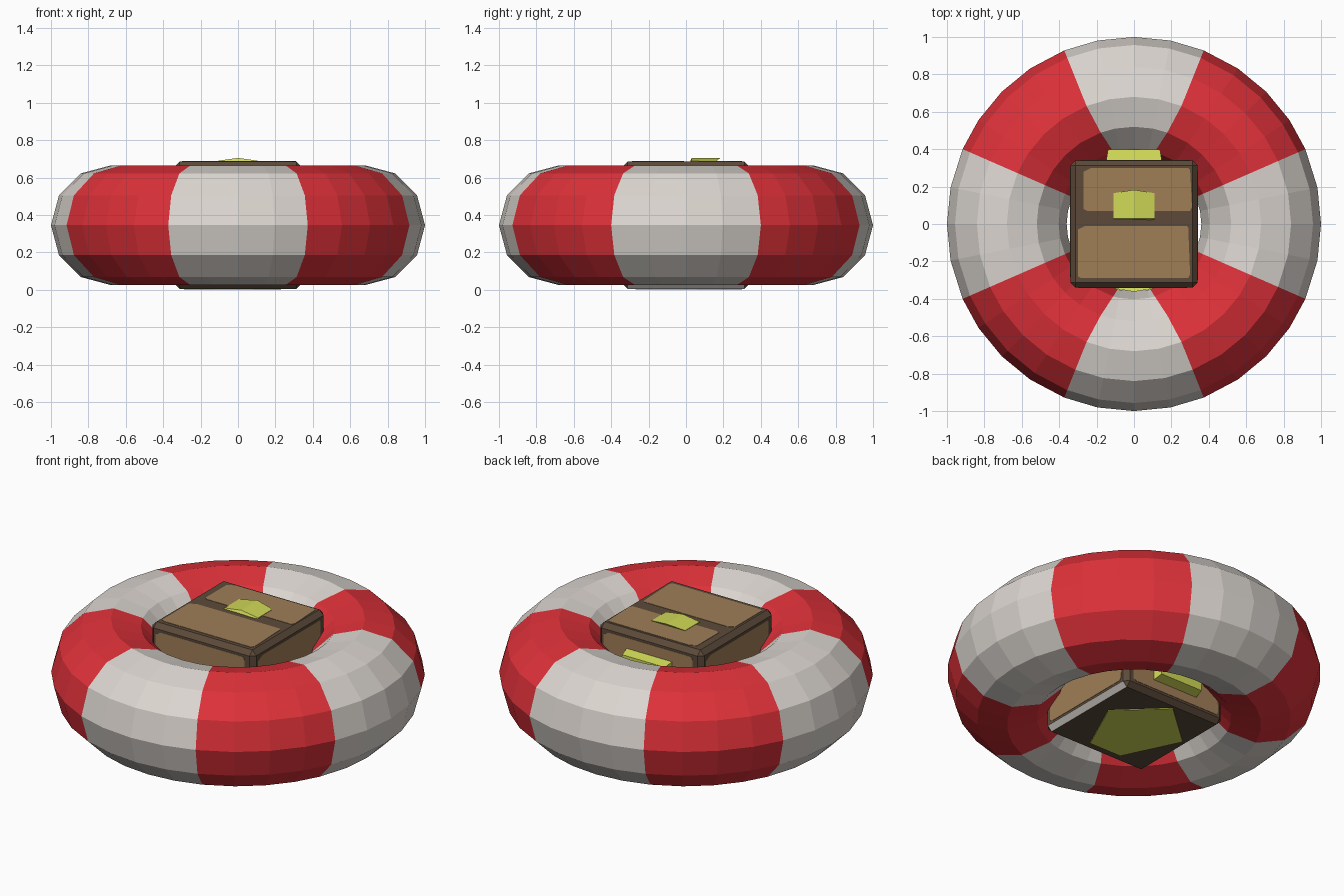
import bpy, bmesh, math
from mathutils import Vector, Matrix

if "Cube" in bpy.data.objects:
    bpy.data.objects.remove(bpy.data.objects["Cube"])


def material(name, rgb):
    def lin(c):
        c /= 255
        return c / 12.92 if c <= 0.04045 else ((c + 0.055) / 1.055) ** 2.4
    m = bpy.data.materials.new(name)
    m.diffuse_color = (*[lin(c) for c in rgb], 1)
    m.use_nodes = True
    m.node_tree.nodes["Principled BSDF"].inputs["Base Color"].default_value = m.diffuse_color
    return m


RED = material("ring red", (222, 49, 57))
WHITE = material("ring white", (220, 214, 208))
TAN = material("plank tan", (160, 126, 87))
BROWN = material("frame brown", (92, 74, 58))
YELLOW = material("yellow", (208, 216, 86))


def finish(name, bm, *mats):
    bmesh.ops.recalc_face_normals(bm, faces=bm.faces)
    me = bpy.data.meshes.new(name)
    bm.to_mesh(me)
    bm.free()
    for m in mats:
        me.materials.append(m)
    ob = bpy.data.objects.new(name, me)
    bpy.context.collection.objects.link(ob)
    return ob


def loft(name, mat, base, top, matrix=Matrix()):
    """Closed solid between two loops with equal point counts."""
    bm = bmesh.new()
    a = [bm.verts.new(matrix @ Vector(p)) for p in base]
    b = [bm.verts.new(matrix @ Vector(p)) for p in top]
    n = len(a)
    bm.faces.new(a)
    bm.faces.new(b)
    for i in range(n):
        bm.faces.new((a[i], a[(i + 1) % n], b[(i + 1) % n], b[i]))
    return finish(name, bm, mat)


CZ = 0.345  # height of the middle of ring and crate
H = 0.34    # half size of the crate

# Striped ring: 32 x 12 faceted torus, columns slid to the stripe borders
SEG, SIDES, R, r = 32, 12, 0.68, 0.32
bm = bmesh.new()
grid = []
for i in range(SEG):
    row = []
    for j in range(SIDES):
        t = 2 * math.pi * j / SIDES
        rad = R + r * math.cos(t)
        deg = 360 / SEG * i
        q = i % 16                      # pattern repeats each half turn
        inner = 76 if rad < 0.38 else 74 if rad < 0.42 else 70 if rad < 0.55 else 68.1
        slide = {2: 23.6 - 22.5, 14: 22.5 - 23.6,
                 6: inner - 67.5, 10: 67.5 - inner}.get(q, 0)
        ang = math.radians(deg + slide)
        row.append(bm.verts.new((rad * math.cos(ang), rad * math.sin(ang),
                                 CZ + r * math.sin(t))))
    grid.append(row)
for i in range(SEG):
    for j in range(SIDES):
        i2, j2 = (i + 1) % SEG, (j + 1) % SIDES
        f = bm.faces.new((grid[i][j], grid[i2][j], grid[i2][j2], grid[i][j2]))
        f.material_index = ((i + 2) // 4) % 2
finish("ring", bm, WHITE, RED)

# Crate body with chamfered edges; one lower chamfer is pale
bm = bmesh.new()
bmesh.ops.create_cube(bm, size=2 * H, matrix=Matrix.Translation((0, 0, CZ)))
bmesh.ops.bevel(bm, geom=bm.edges[:], offset=0.027, segments=1, affect='EDGES')
bm.normal_update()
for f in bm.faces:
    if f.normal.x > 0.5 and f.normal.z < -0.5 and abs(f.normal.y) < 0.1:
        f.material_index = 1
finish("crate", bm, BROWN, WHITE)


# Thin planks: drawn on local XY, lifted just off the crate face
def plank(name, x0, x1, y0, y1, matrix):
    c = 0.02
    pts = [(x0 + c, y0), (x1 - c / 2, y0), (x1, y0 + c), (x1 - c / 2, y1 - c / 2),
           (x1 - c, y1), (x0 + 2 * c, y1), (x0, y1 - c), (x0, y0 + c / 2)]
    loft(name, TAN, [(x, y, H - 0.004) for x, y in pts],
         [(x, y, H + 0.002) for x, y in pts], matrix)


center = Matrix.Translation((0, 0, CZ))
plank("top_plank_back", -0.27, 0.31, 0.07, 0.30, center)
plank("top_plank_front", -0.30, 0.30, -0.29, -0.01, center)


def side(k):
    """Local +Z to an outward side, local Y to up; k = quarter turns from front."""
    return (center @ Matrix.Rotation(k * math.pi / 2, 4, 'Z')
            @ Matrix.Rotation(math.pi / 2, 4, 'X'))


for k, nm in enumerate(("front", "right", "back", "left")):
    plank(nm + "_upper_plank", -0.30, 0.29, 0.05, 0.30, side(k))
    plank(nm + "_lower_plank", -0.29, 0.30, -0.30, -0.02, side(k))


# Ridged yellow lumps on top and front
def ridge(name, w, y0, y1, h, matrix):
    loft(name, YELLOW,
         [(-w, y0, H - 0.005), (-w, y0 + 0.01, H + 0.004), (0, y0 + 0.01, H + h),
          (w, y0 + 0.01, H + 0.004), (w, y0, H - 0.005)],
         [(-w, y1, H - 0.005), (-w, y1, H + 0.004), (0, y1 + 0.018, H + h),
          (w, y1, H + 0.004), (w, y1, H - 0.005)], matrix)


ridge("top_lump", 0.11, 0.02, 0.165, 0.02, center)
ridge("front_lump", 0.11, -0.1, 0.12, 0.022, side(0))

# Thick yellow block on the back
w = [(-0.15, -0.25), (0.15, -0.25), (0.15, 0.24), (-0.15, 0.24)]
loft("back_block", YELLOW, [(x, y, H - 0.01) for x, y in w],
     [(x * 0.93, y * 0.93, H + 0.057) for x, y in w], side(2))

# Flat yellow pentagon underneath
pent = [(-0.02, 0.30), (0.23, 0.06), (0.08, -0.27), (-0.13, -0.27), (-0.29, 0.06)]
loft("bottom_plate", YELLOW, [(x, y, 0.008) for x, y in pent],
     [(x, y, 0.0) for x, y in pent])
